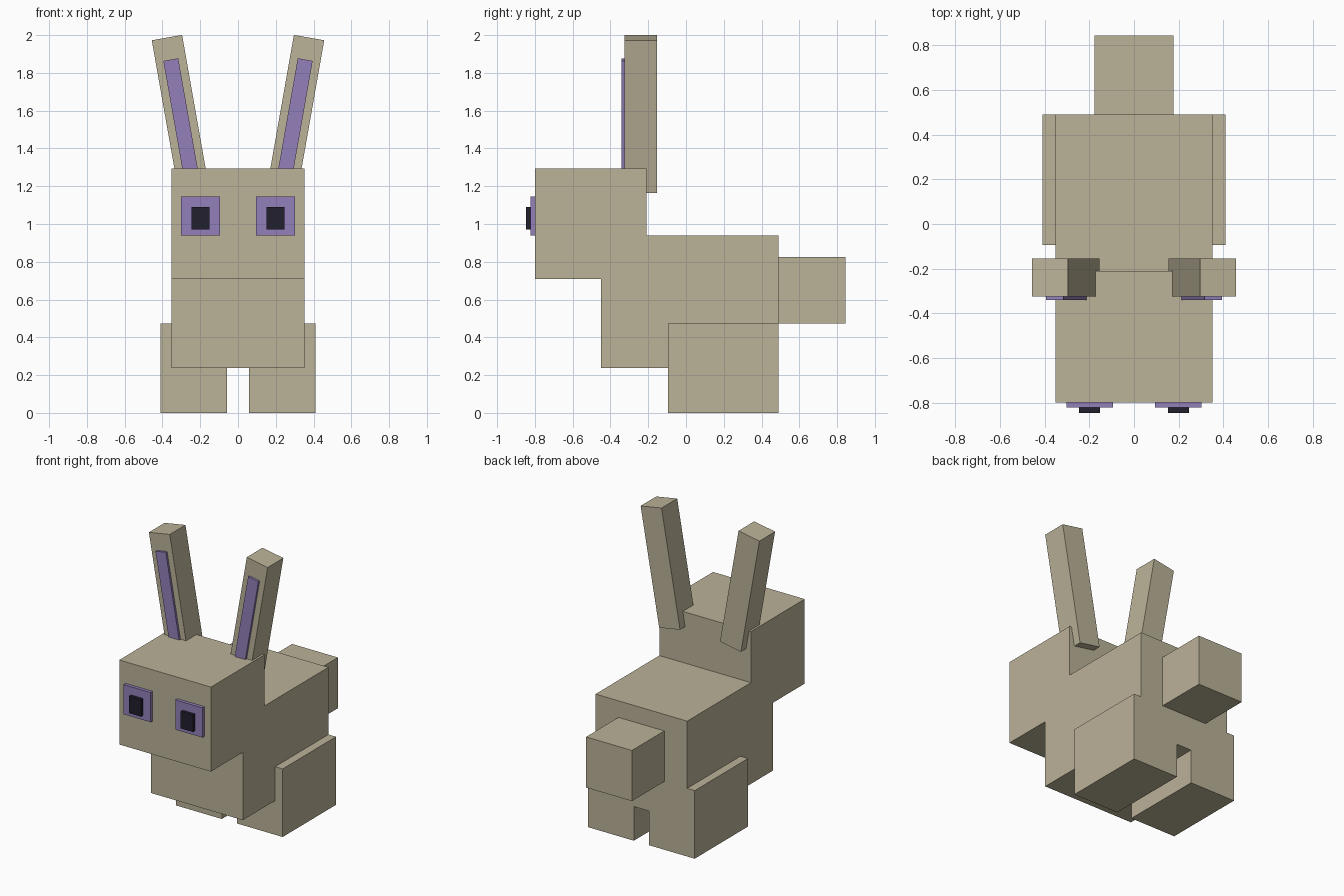
import bpy
import math

if "Cube" in bpy.data.objects:
    bpy.data.objects.remove(bpy.data.objects["Cube"])


def material(name, rgb):
    m = bpy.data.materials.new(name)
    m.diffuse_color = (*rgb, 1.0)
    m.use_nodes = True
    m.node_tree.nodes["Principled BSDF"].inputs["Base Color"].default_value = m.diffuse_color
    return m


tan = material("tan fur", (0.497, 0.445, 0.314))
purple = material("purple", (0.287, 0.216, 0.491))
black = material("near black", (0.015, 0.014, 0.026))


def box(name, x, y, z, mat, tilt=0.0):
    """Box from (min, max) ranges, optionally tilted sideways about its centre."""
    centre = [(a + b) / 2 for a, b in (x, y, z)]
    bpy.ops.mesh.primitive_cube_add(size=1, location=centre)
    ob = bpy.context.object
    ob.name = name
    ob.scale = [b - a for a, b in (x, y, z)]
    ob.rotation_euler = (0, tilt, 0)
    ob.data.materials.append(mat)
    return ob


def pair(name, x, y, z, mat, tilt=0.0):
    """Matching boxes on both sides of the body."""
    box("right_" + name, x, y, z, mat, tilt)
    box("left_" + name, (-x[1], -x[0]), y, z, mat, -tilt)


# Body, head and tail
box("body", (-0.352, 0.352), (-0.45, 0.49), (0.237, 0.94), tan)
box("head", (-0.352, 0.352), (-0.80, -0.21), (0.708, 1.295), tan)
box("tail", (-0.176, 0.176), (0.49, 0.845), (0.473, 0.825), tan)

# Hind legs
pair("leg", (0.058, 0.41), (-0.095, 0.49), (0.0, 0.473), tan)

# Ears with inner panels, splayed outwards
splay = math.radians(10)
pair("ear", (0.2235, 0.3865), (-0.326, -0.154), (1.173, 1.993), tan, splay)
pair("inner_ear", (0.262, 0.342), (-0.341, -0.32), (1.255, 1.875), purple, splay)

# Eyes
pair("eye", (0.095, 0.303), (-0.823, -0.79), (0.94, 1.146), purple)
pair("pupil", (0.152, 0.246), (-0.846, -0.81), (0.972, 1.09), black)
